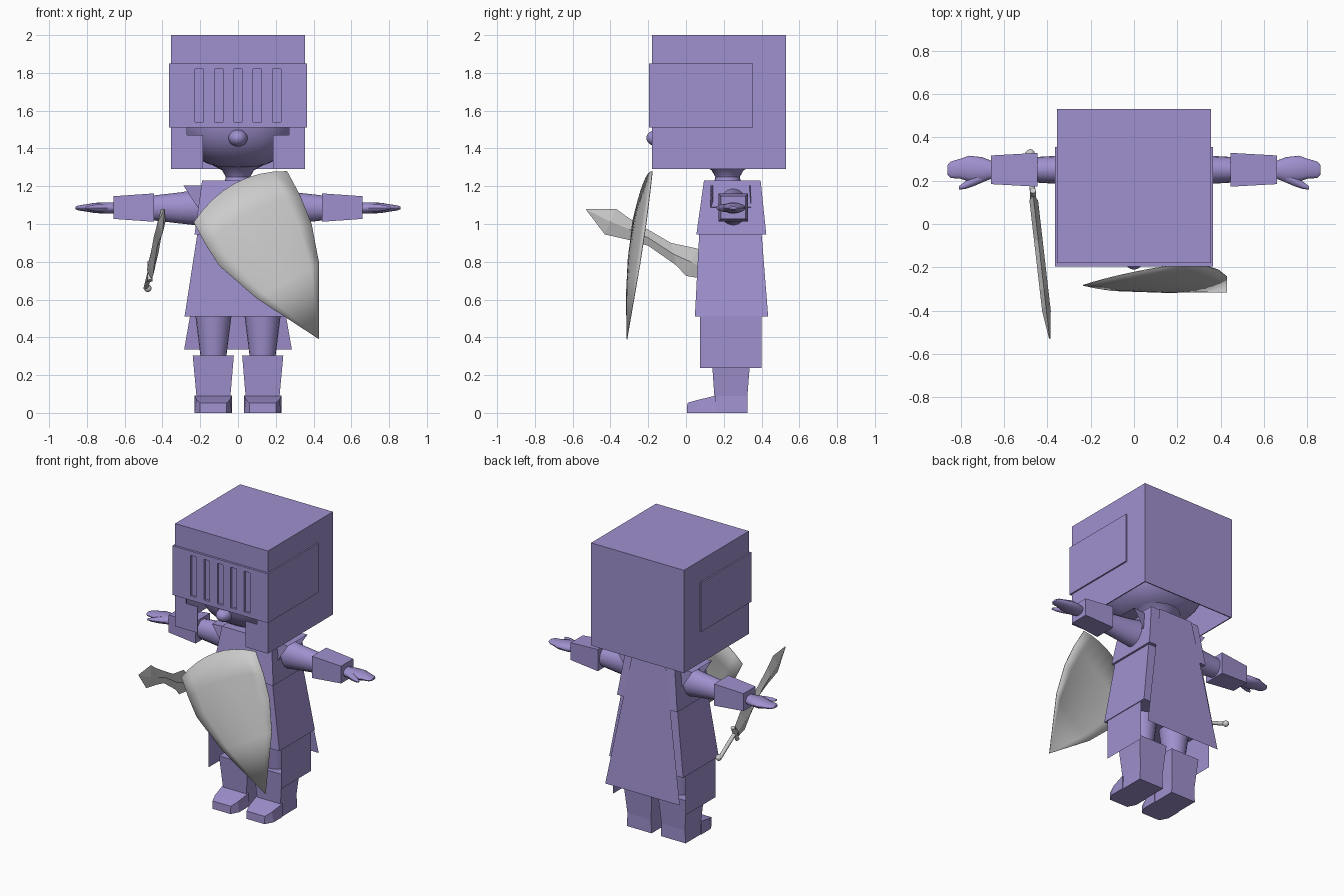
import bpy, bmesh, math
from mathutils import Vector

if "Cube" in bpy.data.objects:
    bpy.data.objects.remove(bpy.data.objects["Cube"])


def material(name, rgb):
    m = bpy.data.materials.new(name)
    m.diffuse_color = (*rgb, 1)
    m.use_nodes = True
    m.node_tree.nodes["Principled BSDF"].inputs["Base Color"].default_value = m.diffuse_color
    return m


PURPLE = material("purple", (0.35, 0.28, 0.62))
GREY = material("light grey", (0.6, 0.6, 0.6))


def finish(name, bm, mat=PURPLE, smooth=False):
    bmesh.ops.recalc_face_normals(bm, faces=bm.faces[:])
    me = bpy.data.meshes.new(name)
    bm.to_mesh(me)
    bm.free()
    me.materials.append(mat)
    ob = bpy.data.objects.new(name, me)
    bpy.context.collection.objects.link(ob)
    if smooth:
        bpy.ops.object.select_all(action='DESELECT')
        ob.select_set(True)
        bpy.context.view_layer.objects.active = ob
        bpy.ops.object.shade_smooth_by_angle(angle=math.radians(40))
    return ob


def loft(name, rings, mat=PURPLE, smooth=False, caps=True):
    """Skin a list of equal-length point rings and cap both ends."""
    bm = bmesh.new()
    loops = [[bm.verts.new(p) for p in r] for r in rings]
    n = len(loops[0])
    for a, b in zip(loops, loops[1:]):
        for i in range(n):
            bm.faces.new((a[i], a[(i + 1) % n], b[(i + 1) % n], b[i]))
    if caps:
        bm.faces.new(loops[0])
        bm.faces.new(loops[-1])
    return finish(name, bm, mat, smooth)


def sheet(name, pts):
    bm = bmesh.new()
    bm.faces.new([bm.verts.new(p) for p in pts])
    return finish(name, bm)


def rect(z, x0, x1, y0, y1):
    return [(x0, y0, z), (x1, y0, z), (x1, y1, z), (x0, y1, z)]


def box(name, x0, x1, y0, y1, z0, z1):
    return loft(name, [rect(z0, x0, x1, y0, y1), rect(z1, x0, x1, y0, y1)])


def ring_x(x, cy, cz, ry, rz, n=16):
    return [(x, cy + ry * math.cos(2 * math.pi * i / n), cz + rz * math.sin(2 * math.pi * i / n)) for i in range(n)]


def ring_z(z, cx, cy, r, n=20):
    return [(cx + r * math.cos(2 * math.pi * i / n), cy + r * math.sin(2 * math.pi * i / n), z) for i in range(n)]


def ball(name, c, s, mat=PURPLE, power=2.0):
    """Ellipsoid; a power above 2 makes it boxier."""
    bm = bmesh.new()
    bmesh.ops.create_uvsphere(bm, u_segments=32, v_segments=20, radius=1)
    for v in bm.verts:
        k = sum(abs(a) ** power for a in v.co) ** (-1 / power)
        v.co = Vector([v.co[i] * k * s[i] + c[i] for i in range(3)])
    return finish(name, bm, mat, True)


# Head, nose and neck
ball("head", (0, 0.165, 1.6), (0.325, 0.335, 0.305), power=2.4)
ball("nose", (0, -0.145, 1.455), (0.05, 0.065, 0.045))
loft("neck", [ring_z(1.2, 0, 0.22, 0.075), ring_z(1.25, 0, 0.22, 0.065), ring_z(1.285, 0, 0.22, 0.085),
              ring_z(1.32, 0, 0.22, 0.15)], smooth=True)

# Helmet: hollow box with a stepped face opening
helmet = box("helmet", -0.355, 0.355, -0.18, 0.53, 1.29, 2.0)
cutters = [box("helmet_hollow_cutter", -0.348, 0.348, -0.173, 0.523, 1.2, 1.99),
           box("face_cutter", -0.185, 0.185, -0.3, -0.1, 1.2, 1.5),
           box("eye_cutter", -0.27, 0.27, -0.3, -0.1, 1.47, 1.515)]
for c in cutters:
    mod = helmet.modifiers.new(c.name, 'BOOLEAN')
    mod.operation = 'DIFFERENCE'
    mod.solver = 'EXACT'
    mod.object = c
    c.hide_render = True
    c.hide_viewport = True

# Visor: side plates, rails and bars that leave five slits
for s in (-1, 1):
    x0, x1 = sorted((s * 0.35, s * 0.365))
    box("visor_side", x0, x1, -0.195, 0.355, 1.51, 1.85)
box("visor_top_rail", -0.365, 0.365, -0.195, -0.178, 1.82, 1.85)
box("visor_bottom_rail", -0.365, 0.365, -0.195, -0.178, 1.51, 1.54)
slits = [-0.205, -0.102, 0, 0.102, 0.205]
edges = [-0.365] + [e for x in slits for e in (x - 0.022, x + 0.022)] + [0.365]
for a, b in zip(edges[::2], edges[1::2]):
    box("visor_bar", a, b, -0.195, -0.178, 1.54, 1.82)

# Tunic and thin cape hanging behind it
loft("tunic_top", [rect(0.945, -0.23, 0.23, 0.055, 0.425), rect(1.23, -0.19, 0.19, 0.095, 0.395)])
loft("tunic_skirt", [rect(0.51, -0.283, 0.283, 0.047, 0.435), rect(0.95, -0.215, 0.215, 0.07, 0.40)])
sheet("cape", [(-0.285, 0.475, 0.335), (0.285, 0.475, 0.335), (0.13, 0.405, 1.23), (-0.13, 0.405, 1.23)])

for s in (-1, 1):
    def xs(a, b):
        return sorted((s * a, s * b))

    # Thin thigh plates, legs and boots
    sheet("thigh_plate", [(s * 0.278, 0.075, 0.238), (s * 0.278, 0.40, 0.238),
                          (s * 0.278, 0.40, 0.53), (s * 0.278, 0.075, 0.53)])
    loft("leg", [ring_z(0.27, s * 0.13, 0.235, 0.065), ring_z(0.55, s * 0.13, 0.235, 0.1)], smooth=True)
    loft("boot", [rect(0.0, *xs(0.035, 0.225), 0.14, 0.325), rect(0.09, *xs(0.04, 0.22), 0.15, 0.325),
                  rect(0.305, *xs(0.022, 0.24), 0.135, 0.342)])
    a, b = xs(0.032, 0.23)
    c, d = xs(0.06, 0.2)
    loft("boot_toe", [[(a, 0.16, 0), (b, 0.16, 0), (b, 0.16, 0.092), (a, 0.16, 0.092)],
                      [(a, 0.06, 0), (b, 0.06, 0), (b - 0.012, 0.06, 0.068), (a + 0.012, 0.06, 0.068)],
                      [(c, 0.005, 0), (d, 0.005, 0), (d, 0.007, 0.053), (c, 0.007, 0.053)]])

    # Flared open shoulder cap
    def quad(xt, zt, xb, zb, y0, y1):
        return [(s * xt, y0, zt), (s * xt, y1, zt), (s * xb, y1, zb), (s * xb, y0, zb)]
    loft("shoulder_cap", [quad(0.15, 1.205, 0.15, 1.06, 0.15, 0.33),
                          quad(0.29, 1.205, 0.215, 1.09, 0.13, 0.345)], caps=False)

    # Arm, bracer and hand
    loft("arm", [ring_x(s * 0.15, 0.25, 1.09, 0.085, 0.105), ring_x(s * 0.3, 0.25, 1.085, 0.068, 0.083),
                 ring_x(s * 0.5, 0.25, 1.085, 0.056, 0.06)], smooth=True)

    def cuff(x, hy, hz):
        return [(s * x, 0.25 + i * hy, 1.087 + j * hz) for i, j in ((-1, -1), (1, -1), (1, 1), (-1, 1))]
    loft("bracer", [cuff(0.445, 0.078, 0.075), cuff(0.66, 0.066, 0.06)])
    loft("hand", [ring_x(s * x, y, 1.085, ry, rz) for x, y, ry, rz in (
        (0.64, 0.25, 0.035, 0.03), (0.70, 0.25, 0.058, 0.03), (0.76, 0.255, 0.06, 0.027),
        (0.80, 0.255, 0.046, 0.02), (0.845, 0.25, 0.038, 0.013), (0.86, 0.25, 0.022, 0.007))], smooth=True)
    loft("thumb", [ring_x(s * x, y, 1.085, r, r * 0.8, 10) for x, y, r in (
        (0.68, 0.23, 0.03), (0.74, 0.2, 0.026), (0.78, 0.178, 0.017), (0.807, 0.167, 0.008))], smooth=True)

# Shield: bowed sheet between its left and right outlines
left = [(-0.235, 1.01), (-0.17, 0.89), (-0.1, 0.78), (0.1, 0.605), (0.43, 0.39)]
right = [(0.26, 1.28), (0.33, 1.15), (0.39, 1.0), (0.43, 0.79), (0.43, 0.39)]
bulge = [0.004, 0.02, 0.028, 0.024, 0]
bm = bmesh.new()
rows = []
N = 8
for r, ((lx, lz), (rx, rz)) in enumerate(zip(left, right)):
    row = []
    for i in range(N + 1):
        t = i / N
        bow = 4 * t * (1 - t)
        x = lx + (rx - lx) * t - 0.03 * bow * (1 - r / 4) ** 2
        z = lz + (rz - lz) * t + 0.07 * bow * (1 - r / 4) ** 2
        y = -0.18 + 0.117 * (x - 0.26) + 0.174 * (z - 1.28) - bulge[r] * bow
        row.append(bm.verts.new((x, y, z)))
    rows.append(row)
for a, b in zip(rows, rows[1:]):
    for i in range(N):
        bm.faces.new((a[i], b[i], b[i + 1], a[i + 1]))
bmesh.ops.remove_doubles(bm, verts=bm.verts[:], dist=0.0005)
shield = finish("shield", bm, GREY, True)
solid = shield.modifiers.new("thickness", 'SOLIDIFY')
solid.thickness = 0.004


# Sword: curved blade with ridge, guard, grip and pommel
def sx(y):
    return -0.39 - 0.115 * (y + 0.52)


upper = [(0.13, 0.80), (0.06, 0.87), (-0.08, 0.90), (-0.2, 0.97), (-0.3, 1.03), (-0.37, 1.08), (-0.53, 1.08)]
lower = [(0.09, 0.71), (0.0, 0.725), (-0.05, 0.78), (-0.2, 0.885), (-0.3, 0.915), (-0.43, 0.945), (-0.525, 1.07)]
sections = []
for (uy, uz), (ly, lz) in zip(upper, lower):
    my, mz = (uy + ly) / 2, (uz + lz) / 2
    w = 0.02 if uy > -0.5 else 0.003
    sections.append([(sx(uy), uy, uz), (sx(my) + w, my, mz), (sx(ly), ly, lz), (sx(my) - w, my, mz)])
loft("sword_blade", sections, GREY)


def rod(name, p, q, r, n=12):
    p, q = Vector(p), Vector(q)
    rot = (q - p).to_track_quat('Z', 'Y')
    rings = [[c + rot @ Vector((r * math.cos(2 * math.pi * i / n), r * math.sin(2 * math.pi * i / n), 0))
              for i in range(n)] for c in (p, q)]
    return loft(name, rings, GREY, True)


rod("sword_guard", (sx(0.14), 0.155, 0.80), (sx(0.14), 0.105, 0.70), 0.014)
rod("sword_grip", (sx(0.11), 0.11, 0.76), (sx(0.33), 0.33, 0.66), 0.013)
ball("sword_pommel", (sx(0.33) + 0.01, 0.325, 0.66), (0.02, 0.02, 0.02), GREY)
